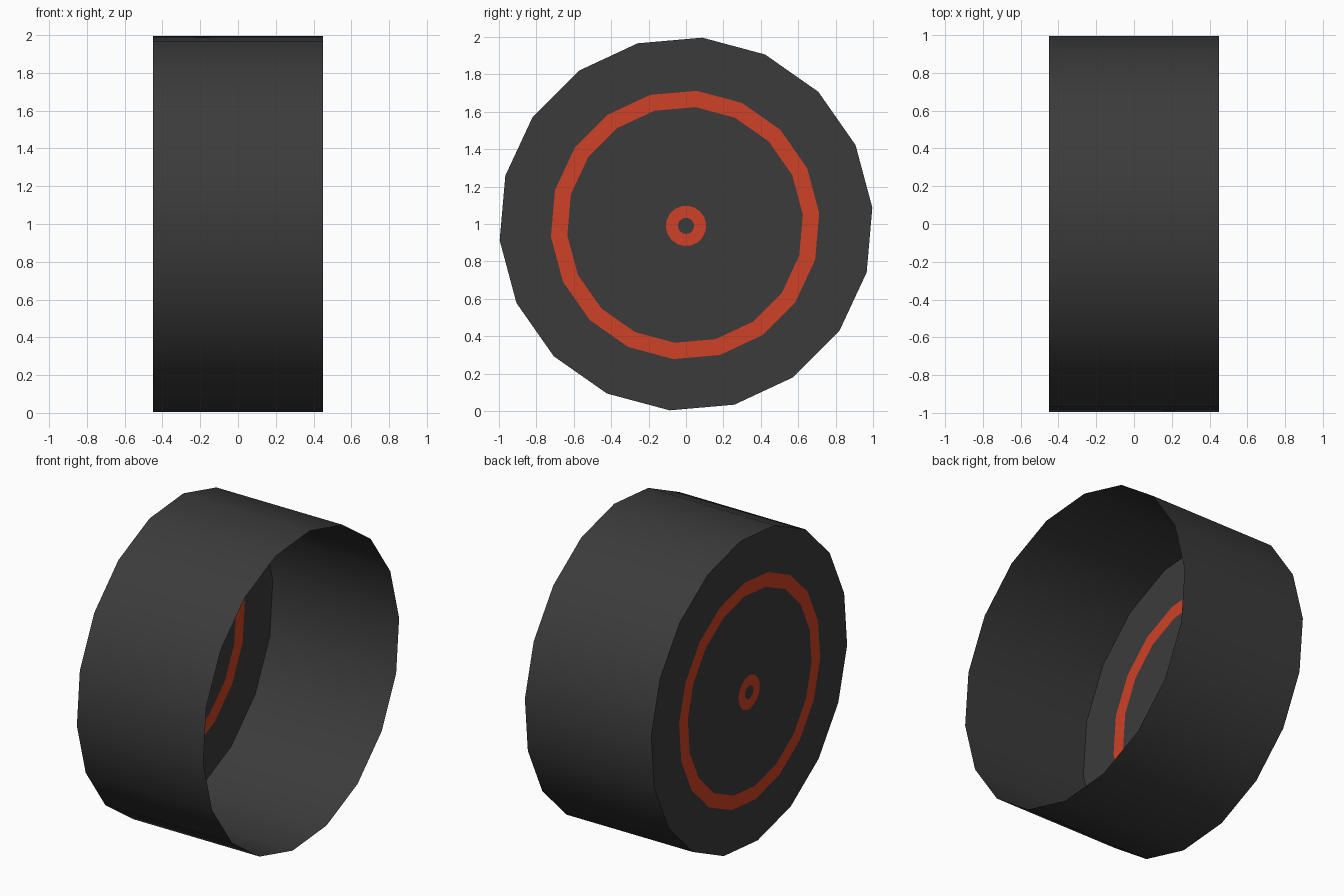
import bpy, bmesh, math

if "Cube" in bpy.data.objects:
    bpy.data.objects.remove(bpy.data.objects["Cube"])

SIDES, PHASE, HALF = 18, math.radians(5), 0.45


def material(name, rgb):
    m = bpy.data.materials.new(name)
    m.diffuse_color = (*rgb, 1)
    m.use_nodes = True
    m.node_tree.nodes["Principled BSDF"].inputs["Base Color"].default_value = m.diffuse_color
    return m


dark = material("dark_rubber", (0.044, 0.044, 0.044))
red = material("red_paint", (0.62, 0.052, 0.019))


def ring(bm, x, r, cy=0.0, cz=1.0):
    # 18-sided loop of vertices in a plane of constant x
    return [bm.verts.new((x, cy + r * math.cos(PHASE + math.tau * i / SIDES),
                          cz + r * math.sin(PHASE + math.tau * i / SIDES)))
            for i in range(SIDES)]


def bridge(bm, a, b, mat=0, smooth=False):
    for i in range(SIDES):
        j = (i + 1) % SIDES
        f = bm.faces.new((a[i], a[j], b[j], b[i]))
        f.material_index, f.smooth = mat, smooth


def finish(bm, name):
    me = bpy.data.meshes.new(name)
    bm.to_mesh(me)
    bm.free()
    me.materials.append(dark)
    me.materials.append(red)
    ob = bpy.data.objects.new(name, me)
    bpy.context.collection.objects.link(ob)


# Tread: open thin tube along x, smooth shaded
bm = bmesh.new()
bridge(bm, ring(bm, -HALF, 1.0), ring(bm, HALF, 1.0), smooth=True)
bmesh.ops.recalc_face_normals(bm, faces=bm.faces[:])
for f in bm.faces:
    c = f.calc_center_median()
    if f.normal.y * c.y + f.normal.z * (c.z - 1) < 0:
        f.normal_flip()
finish(bm, "wheel_tread")

# Side disc: flat sheet closing the -x end, with two painted red rings
bm = bmesh.new()
specs = [(1.0, 0.0, 1.0, 0), (0.72, -0.005, 0.995, 1), (0.632, -0.005, 0.995, 0),
         (0.108, 0.0, 0.99, 1), (0.043, 0.0, 0.99, 0)]
loops = [ring(bm, -HALF, r, cy, cz) for r, cy, cz, _ in specs]
for k in range(len(specs) - 1):
    bridge(bm, loops[k], loops[k + 1], mat=specs[k][3])
bm.faces.new(loops[-1])
bm.normal_update()
for f in bm.faces:
    if f.normal.x > 0:
        f.normal_flip()
finish(bm, "wheel_side_disc")
